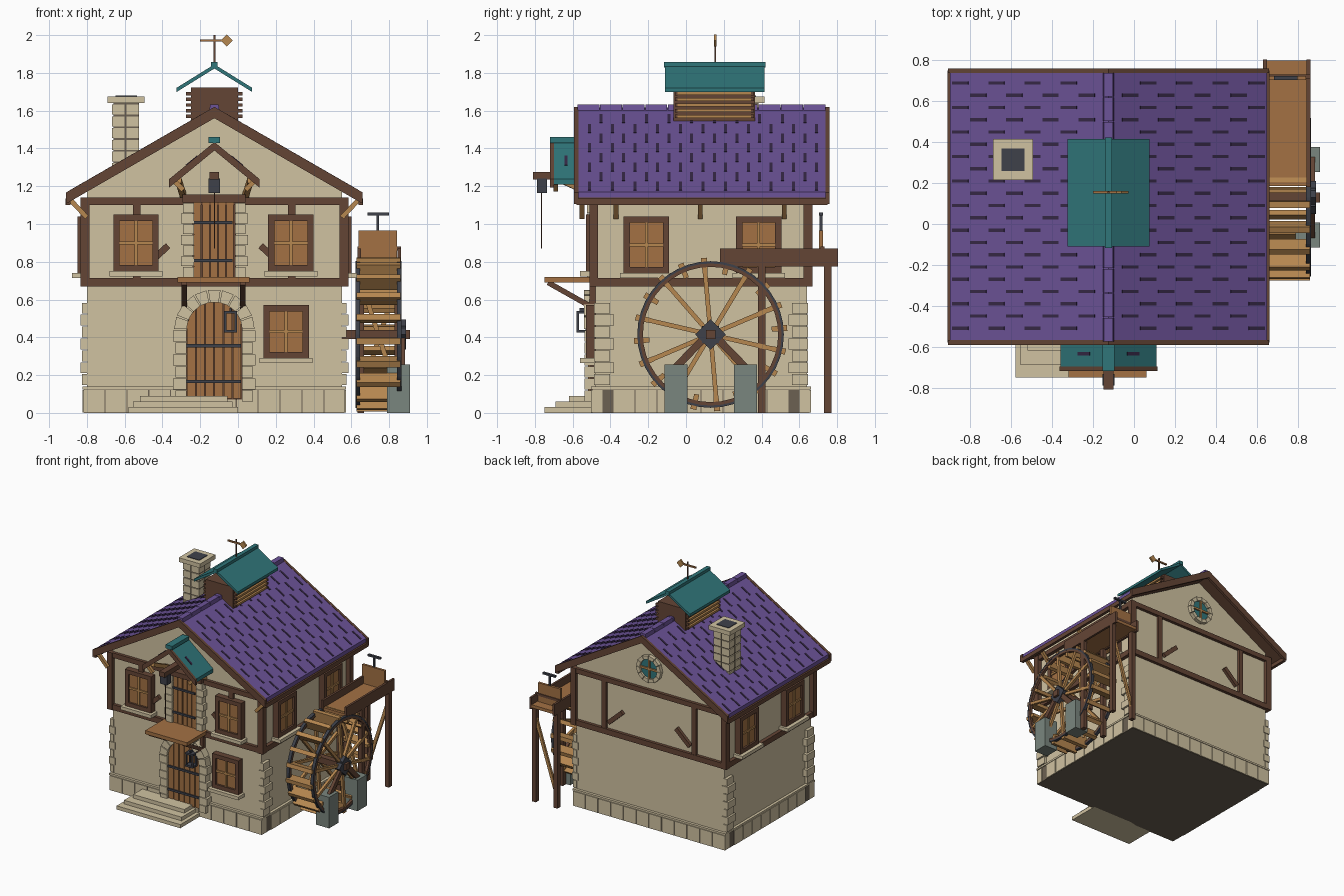
import bpy, bmesh, math
from mathutils import Vector, Matrix

if "Cube" in bpy.data.objects:
    bpy.data.objects.remove(bpy.data.objects["Cube"])

C = -0.125                                   # x of the house centre line
XL, XR, YF, YB = -0.80, 0.55, -0.48, 0.64    # wall planes


def material(name, r, g, b):
    m = bpy.data.materials.new(name)
    lin = [((v / 255 + 0.055) / 1.055) ** 2.4 for v in (r, g, b)]
    m.diffuse_color = (*lin, 1)
    m.use_nodes = True
    m.node_tree.nodes["Principled BSDF"].inputs["Base Color"].default_value = m.diffuse_color
    return m


PLASTER = STONE = material("cream_stone", 208, 194, 161)
MORTAR = material("dark_mortar", 108, 97, 82)
PURPLE = material("purple_shingle", 108, 83, 152)
SLOT = material("dark_purple", 54, 40, 70)
TEAL = material("teal", 48, 118, 122)
TIMBER = material("dark_timber", 100, 69, 53)
WOOD = material("mid_wood", 163, 113, 68)
LIGHT = material("light_wood", 182, 135, 80)
IRON = material("iron", 62, 65, 74)
GREY = material("grey_stone", 122, 134, 126)


# Every shape is a pair of matching loops, joined into a closed solid
def prism(pts, y0, y1):
    return ([Vector((x, y0, z)) for x, z in pts], [Vector((x, y1, z)) for x, z in pts])


def box(x0, x1, y0, y1, z0, z1):
    return prism([(x0, z0), (x1, z0), (x1, z1), (x0, z1)], y0, y1)


def bar(p, q, w, h):
    p, q = Vector(p), Vector(q)
    rot = (q - p).to_track_quat('X', 'Z')
    offs = [rot @ Vector((0, a * w / 2, b * h / 2)) for a, b in ((-1, -1), (1, -1), (1, 1), (-1, 1))]
    return ([p + o for o in offs], [q + o for o in offs])


def wedge(cx, cz, r0, r1, a0, a1, y0, y1):
    pol = lambda r, a: (cx + r * math.cos(a), cz + r * math.sin(a))
    return prism([pol(r0, a0), pol(r1, a0), pol(r1, a1), pol(r0, a1)], y0, y1)


def disc(cx, cz, r, n, y0, y1):
    return prism([(cx + r * math.cos(i * math.tau / n), cz + r * math.sin(i * math.tau / n)) for i in range(n)], y0, y1)


def part(name, mat, shapes, M=Matrix()):
    bm = bmesh.new()
    for a, b in shapes:
        va, vb = [bm.verts.new(M @ v) for v in a], [bm.verts.new(M @ v) for v in b]
        n = len(va)
        bm.faces.new(va)
        bm.faces.new(vb[::-1])
        for i in range(n):
            bm.faces.new((va[i], vb[i], vb[(i + 1) % n], va[(i + 1) % n]))
    bmesh.ops.recalc_face_normals(bm, faces=bm.faces)
    me = bpy.data.meshes.new(name)
    bm.to_mesh(me)
    bm.free()
    me.materials.append(mat)
    bpy.context.collection.objects.link(bpy.data.objects.new(name, me))


# Wall frames: local x along the wall, local -y outwards
def frame(x, y, deg):
    return Matrix.Translation((x, y, 0)) @ Matrix.Rotation(math.radians(deg), 4, 'Z')


FRONT, RIGHT = frame(0, YF, 0), frame(XR, 0, 90)
BACK, LEFT = frame(0, YB, 180), frame(XL, 0, -90)

# Walls with gables
part("walls", PLASTER, [prism([(XL, 0.02), (XR, 0.02), (XR, 1.18), (C, 1.565), (XL, 1.18)], YF, YB)])

# Plinth: dark core, a row of blocks and a cap course
part("plinth_core", MORTAR, [box(XL - .015, XR + .015, YF - .015, YB + .015, 0, .125)])
blocks = [box(XL - .022, XR + .022, YF - .022, YB + .022, .125, .14)]
for i in range(12):
    x = -0.82 + i * 1.39 / 12
    blocks += [box(x + .003, x + .113, y, y + .06, .002, .121) for y in (YF - .022, YB - .038)]
for i in range(1, 9):
    y = -0.502 + i * .1164
    blocks += [box(x, x + .06, y + .003, y + .113, .002, .121) for x in (XL - .022, XR - .038)]
part("plinth_blocks", STONE, blocks)

# Corner quoins
quoins = []
for i in range(7):
    z, k = .147 + i * .063, i % 2
    for s in (-1, 1):
        xe = C + s * (.70 + .01 * k)
        for t in (-1, 1):
            ye = .08 + t * .567
            quoins.append(box(*sorted((xe, C + s * (.668 - .012 * k))), *sorted((ye, ye - t * (.085 + .02 * k))), z, z + .058))
part("quoins", STONE, quoins)

# Timber frame: beams, corner posts, inner posts and braces
beams = []
for z0, z1 in ((.67, .715), (1.10, 1.14)):
    beams += [box(-.83, .58, y, y + .04, z0, z1) for y in (-.505, .625)]
    beams += [box(x, x + .04, -.50, .66, z0, z1) for x in (-.83, .54)]
beams += [box(x, x + .047, y, y + .047, .67, 1.14) for x in (-.834, .538) for y in (-.512, .622)]
for y in (YF - .01, YB + .01):
    for s in (-1, 1):
        beams.append(box(C + s * .41 - .02, C + s * .41 + .02, y - .012, y + .012, .71, 1.11))
        beams.append(bar((C + s * .37, y, .77), (C + s * .245, y, .885), .03, .035))
part("timber_frame", TIMBER, beams)


# Windows
def window(name, M, u, z0, z1):
    a, b, w, m = u - .12, u + .12, .033, (z0 + z1) / 2
    part(name + "_frame", TIMBER, [box(a, a + w, -.05, .01, z0, z1), box(b - w, b, -.05, .01, z0, z1),
                                   box(a, b, -.05, .01, z0, z0 + w), box(a, b, -.05, .01, z1 - w, z1)], M)
    part(name + "_panes", WOOD, [box(a + w, b - w, -.034, .01, z0 + w, z1 - w)], M)
    part(name + "_bars", LIGHT, [box(u - .008, u + .008, -.043, 0, z0 + w, z1 - w),
                                 box(a + w, b - w, -.043, 0, m - .008, m + .008)], M)
    part(name + "_sill", STONE, [box(a - .02, b + .02, -.08, .01, z0 - .027, z0)], M)


window("front_left_window", FRONT, -.54, .75, 1.05)
window("front_right_window", FRONT, .28, .75, 1.05)
window("ground_window", FRONT, .255, .29, .57)
for tag, M, s in (("right", RIGHT, 1), ("left", LEFT, -1)):
    window(tag + "_window_a", M, s * -.21, .74, 1.04)
    window(tag + "_window_b", M, s * .385, .74, 1.04)

# Round gable window on the back
part("round_window_ring", STONE, [wedge(-C, 1.31, .08, .112, i * math.tau / 12 + .02, (i + 1) * math.tau / 12 - .02, -.03, .01)
                                  for i in range(12)], BACK)
part("round_window_glass", TEAL, [disc(-C, 1.31, .085, 24, -.012, .01)], BACK)
part("round_window_bars", LIGHT, [box(-C - .08, -C + .08, -.024, 0, 1.302, 1.318),
                                  box(-C - .008, -C + .008, -.024, 0, 1.23, 1.39)], BACK)


# Pitched roofs: a pair of slabs around the centre line
def pitched(top, half, slope, t, y0, y1):
    return [prism([(C, top), (C + s * half, top - slope * half), (C + s * half, top - slope * half - t), (C, top - t)], y0, y1)
            for s in (-1, 1)]


part("main_roof", PURPLE, pitched(1.617, .775, .577, .03, -.572, .742))
part("roof_underside", TIMBER, pitched(1.588, .773, .577, .016, -.572, .742))
part("ridge_caps", PURPLE, [prism([(C - .028, 1.595), (C + .028, 1.595), (C + .022, 1.632), (C - .022, 1.632)],
                                  -.575 + i * .1198, -.459 + i * .1198) for i in range(11)])
part("barge_boards", TIMBER, pitched(1.62, .785, .577, .06, -.592, -.568) + pitched(1.62, .785, .577, .06, .738, .76))
part("eave_boards", TIMBER, [box(C + s * .775 - .012, C + s * .775 + .012, -.58, .75, 1.10, 1.135) for s in (-1, 1)])
slots = []
for r in range(21):
    y = .69 - r * .06
    for k in range(4):
        d = (.105 if r % 2 else .193) + .177 * k - .039
        slots += [bar((C + s * d, y, 1.616 - .577 * d), (C + s * (d + .078), y, 1.616 - .577 * (d + .078)), .016, .008)
                  for s in (-1, 1)]
part("shingle_slots", SLOT, slots)

# Eave brackets
part("eave_brackets", LIGHT, [bar((C + s * .675, y, 1.035), (C + s * .765, y, 1.13), .025, .025)
                              for s in (-1, 1) for y in (-.55, -.37, .075, .52)])

# Chimney: dark core with two columns of stones
part("chimney_core", MORTAR, [box(-.658, -.525, .247, .383, 1.2, 1.64)])
part("chimney_blocks", STONE, [box(x, x + .066, y, y + .066, 1.207 + i * .062, 1.26 + i * .062)
                               for i in range(7) for x in (-.667, -.590) for y in (.24, .322)])
part("chimney_cap", STONE, [box(-.69, -.495, .215, .415, 1.64, 1.675)])
part("chimney_flue", IRON, [box(-.648, -.535, .26, .37, 1.66, 1.679)])

# Ridge cupola with louvres, teal roof and weather vane
part("cupola_body", TIMBER, [box(-.25, 0, -.065, .365, 1.46, 1.722)])
LZ = (1.57, 1.6, 1.63, 1.66, 1.69)
part("cupola_louvres", LIGHT, [bar((C + s * .133, -.045, z), (C + s * .133, .345, z), .03, .016) for s in (-1, 1) for z in LZ])
part("louvre_ends", TIMBER, [box(C + s * .134 - .016, C + s * .134 + .016, y, y + .014, z - .009, z + .009)
                             for s in (-1, 1) for z in LZ for y in (-.059, .345)])
part("cupola_roof", TEAL, pitched(1.845, .2, .62, .022, -.11, .415))
part("cupola_ridge", TEAL, [box(C - .017, C + .017, -.117, .422, 1.828, 1.858)])
part("vane_pole", TIMBER, [box(C - .005, C + .005, .15, .16, 1.85, 2.0)])
part("vane_arm", WOOD, [box(-.2, -.06, .149, .161, 1.965, 1.977)])
part("vane_tip", LIGHT, [disc(-.06, 1.971, .032, 4, .148, .162)])

# Gabled hoist canopy above the loading door
part("canopy_roof", TEAL, pitched(1.432, .235, .82, .03, -.70, -.47))
part("canopy_ridge", TEAL, [box(C - .03, C + .03, -.72, -.50, 1.43, 1.46)])
part("canopy_slots", SLOT, [bar((C + s * .09, -.635, 1.359), (C + s * .15, -.635, 1.31), .016, .008) for s in (-1, 1)])
part("canopy_boards", TIMBER, pitched(1.434, .24, .82, .045, -.72, -.698))
part("canopy_brackets", LIGHT, [bar((C + s * .165, -.48, 1.15), (C + s * .19, -.66, 1.23), .03, .03) for s in (-1, 1)]
     + [bar((C + s * .165, -.69, 1.18), (C + s * .215, -.69, 1.23), .025, .025) for s in (-1, 1)])
part("hoist_beam", TIMBER, [box(C - .025, C + .025, -.81, -.46, 1.235, 1.275)])
part("hoist_pulley", IRON, [box(C - .03, C + .03, -.79, -.735, 1.165, 1.24)])
part("hoist_rope", TIMBER, [box(C - .003, C + .003, -.768, -.762, .87, 1.17)])

# Upper loading door
part("loading_door_back", TIMBER, [box(-.24, -.01, -.015, .01, .715, 1.12)], FRONT)
part("loading_door_planks", WOOD, [box(-.232 + i * .043, -.195 + i * .043, -.03, 0, .72, 1.115) for i in range(5)], FRONT)
part("loading_door_straps", IRON, [box(-.235, -.03, -.04, 0, z, z + .016) for z in (.80, 1.0)], FRONT)
part("loading_door_header", TIMBER, [box(-.295, .04, -.06, .01, 1.115, 1.155)], FRONT)
part("loading_door_jambs", STONE, [box(*sorted((C + s * .108, C + s * (.165 + .012 * (i % 2)))), -.045, .01, .72 + i * .0565, .772 + i * .0565)
                                   for s in (-1, 1) for i in range(7)], FRONT)

# Balcony shelf and struts
part("balcony_shelf", WOOD, [box(-.32, .06, -.75, -.48, .69, .72)])
part("balcony_struts", TIMBER, [bar((x, -.73, .69), (x, -.49, .555), .03, .028) for x in (-.285, .025)]
     + [box(x - .015, x + .015, -.51, -.48, .55, .69) for x in (-.285, .025)])

# Arched front door
R, AZ = .148, .44
arch = lambda x: AZ + math.sqrt(max(0, R * R - (x - C) ** 2))
part("door_back", TIMBER, [prism([(C + R, .07), (C - R, .07)] + [(C - R * math.cos(a), AZ + R * math.sin(a))
                                 for a in [i * math.pi / 16 for i in range(17)]], -.028, .01)], FRONT)
planks = []
for i in range(6):
    x0, x1 = C - .144 + i * .0485, C - .144 + i * .0485 + .043
    planks.append(prism([(x0, .075), (x1, .075), (x1, arch(x1)), ((x0 + x1) / 2, arch((x0 + x1) / 2)), (x0, arch(x0))], -.038, 0))
part("door_planks", WOOD, planks, FRONT)
part("door_straps", IRON, [box(-.275, .015, -.048, 0, z, z + .017) for z in (.157, .347)], FRONT)
part("door_arch_stones", STONE, [wedge(C, AZ, .147, .213, i * math.pi / 9 + .02, (i + 1) * math.pi / 9 - .02, -.06, .01) for i in range(9)], FRONT)
part("door_jamb_stones", STONE, [box(*sorted((C + s * .147, C + s * (.205 + .013 * (i % 2)))), -.057, .01, .06 + i * .0635, .119 + i * .0635)
                                 for s in (-1, 1) for i in range(6)], FRONT)
part("lantern", IRON, [box(-.075, -.005, -.10, -.04, .425, .44), box(-.075, -.005, -.10, -.04, .525, .54),
                       box(-.045, -.035, -.085, 0, .54, .555)]
     + [box(x, x + .012, y, y + .012, .43, .53) for x in (-.074, -.018) for y in (-.099, -.053)], FRONT)

# Entrance steps
part("steps", STONE, [box(-.58, 0, -.75, -.48, 0, .03), box(-.555, -.03, -.69, -.48, .03, .06), box(-.52, -.055, -.62, -.48, .06, .09)])

# Water wheel: drawn in a frame whose local x is world y and whose local -y is world +x
WY, WZ = .13, .415
WHEEL = Matrix.Rotation(math.pi / 2, 4, 'Z')


def rims(r0, r1, e):
    return [wedge(WY, WZ, r0, r1, i * math.tau / 40, (i + 1) * math.tau / 40, a - e, b + e)
            for a, b in ((-.645, -.622), (-.865, -.842)) for i in range(40)]


part("wheel_tyres", IRON, rims(.376, .388, .001), WHEEL)
part("wheel_rims", TIMBER, rims(.358, .377, 0), WHEEL)


def spin(deg, r, x):
    return (x, WY + r * math.cos(math.radians(deg)), WZ + r * math.sin(math.radians(deg)))


part("wheel_spokes", LIGHT, [bar(spin(95 + 36 * i, .03, x), spin(95 + 36 * i, .36, x), .022, .024) for x in (.634, .853) for i in range(10)])
part("wheel_paddles", LIGHT, [wedge(WY, WZ, .325, .407, a - .04, a + .04, -.86, -.627) for a in [math.radians(5 + 18 * i) for i in range(20)]], WHEEL)
part("wheel_axle", TIMBER, [box(.53, .91, WY - .025, WY + .025, WZ - .025, WZ + .025)])
part("wheel_hub", IRON, [disc(WY, WZ, .08, 4, -.89, -.845), box(WY - .045, WY + .045, -.888, -.845, WZ - .045, WZ + .045)], WHEEL)
part("axle_struts", TIMBER, [bar((.872, WY + s * .03, .40), (.872, WY + s * .19, .235), .025, .04) for s in (-1, 1)])
part("wheel_piers", GREY, [box(.79, .91, y, y + .122, 0, .255) for y in (-.115, .255)])

# Flume with trestle posts and sluice gate
part("flume_floor", WOOD, [box(.645, .85, .185, .80, .785, .81)])
part("flume_sides", TIMBER, [box(x, x + .018, .18, .805, .775, .87) for x in (.632, .845)])
part("flume_posts", TIMBER, [box(x, x + .035, y, y + .04, 0, .78) for x in (.632, .828) for y in (.38, .73)])
part("flume_braces", LIGHT, [bar((.65, .75, .10), (.845, .75, .70), .018, .025), bar((.65, .40, .70), (.845, .40, .10), .018, .025)])
part("sluice_gate", WOOD, [box(.637, .842, .705, .725, .80, .965)])
part("gate_bar", TIMBER, [box(.632, .863, .712, .732, .86, .88)])
part("gate_handle", IRON, [box(.733, .747, .708, .722, .96, 1.055), box(.685, .80, .705, .725, 1.045, 1.06)])
